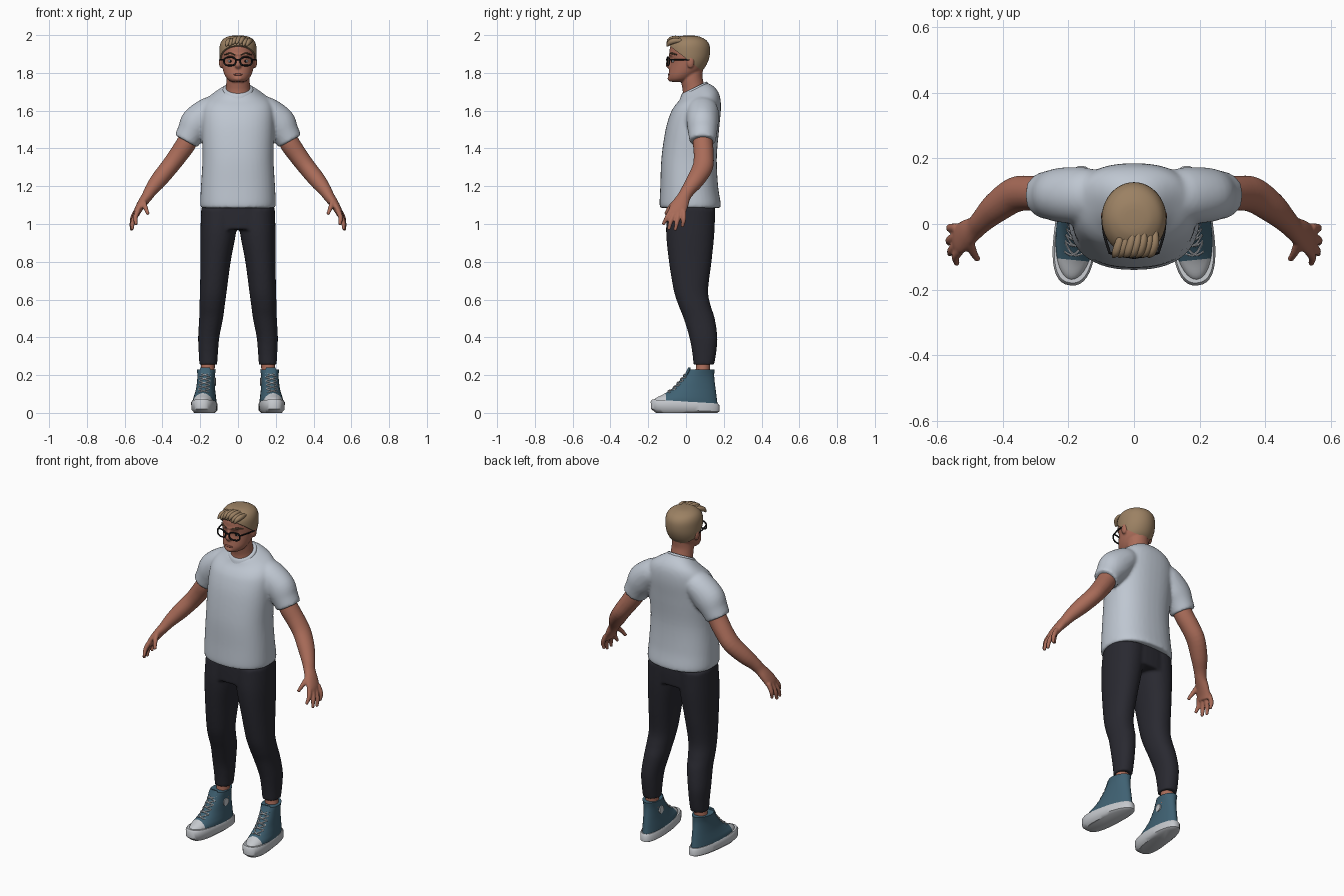
import bpy, bmesh, math
from mathutils import Vector, Matrix

if "Cube" in bpy.data.objects:
    bpy.data.objects.remove(bpy.data.objects["Cube"])


def material(name, r, g, b):
    m = bpy.data.materials.new(name)
    m.use_nodes = True
    m.diffuse_color = (r, g, b, 1)
    bsdf = m.node_tree.nodes["Principled BSDF"]
    bsdf.inputs["Base Color"].default_value = (r, g, b, 1)
    bsdf.inputs["Roughness"].default_value = 0.7
    return m


SKIN = material("skin", 0.40, 0.15, 0.10)
SHIRT = material("pale grey cotton", 0.52, 0.57, 0.64)
CLOTH = material("charcoal cloth", 0.022, 0.022, 0.03)
CANVAS = material("blue canvas", 0.05, 0.12, 0.17)
RUBBER = material("white rubber", 0.56, 0.58, 0.61)
HAIR = material("sandy hair", 0.33, 0.22, 0.125)
BLACK = material("black plastic", 0.008, 0.008, 0.009)
LIPS = material("lips", 0.29, 0.09, 0.07)
BROWN = material("brown brow", 0.10, 0.06, 0.035)


def smooth_rows(rows, n):
    """Catmull-Rom interpolation between rows of numbers."""
    out = []
    for i in range(len(rows) - 1):
        a, b, c, d = (rows[max(0, min(len(rows) - 1, i + k))] for k in (-1, 0, 1, 2))
        for s in range(n):
            t = s / n
            out.append([q + 0.5 * t * (r - p + t * (2 * p - 5 * q + 4 * r - w + t * (3 * (q - r) + w - p)))
                        for p, q, r, w in zip(a, b, c, d)])
    return out + [list(rows[-1])]


def loft(bm, rings, cyclic=False):
    loops = [[bm.verts.new(p) for p in ring] for ring in rings]
    n = len(loops[0])
    pairs = list(zip(loops, loops[1:]))
    if cyclic:
        pairs.append((loops[-1], loops[0]))
    else:
        bm.faces.new(loops[0])
        bm.faces.new(loops[-1])
    for a, b in pairs:
        for i in range(n):
            j = (i + 1) % n
            bm.faces.new((a[i], a[j], b[j], b[i]))


def stack(bm, rows, n=5, power=1.0, taper=0.0, seg=40):
    """Level rings: z, half width, front y, back y, slope, centre x."""
    rows = [tuple(r) + (0, 0)[len(r) - 4:] for r in rows]
    rings = []
    for z, rx, yf, yb, slope, cx in smooth_rows(rows, n):
        ring = []
        for k in range(seg):
            c, s = math.cos(math.tau * k / seg), math.sin(math.tau * k / seg)
            x = math.copysign(abs(c) ** power, c) * rx * (1 - taper * s)
            y = math.copysign(abs(s) ** power, s) * (yb - yf) / 2
            ring.append((cx + x, (yf + yb) / 2 + y, z + slope * y))
        rings.append(ring)
    loft(bm, rings)


def tube(bm, rows, n=4, ref=(0, 1, 0), cyclic=False, seg=16):
    """Tube along a path: x, y, z, radius along ref, radius across it."""
    rows = smooth_rows([tuple(r) + (r[3],) * (5 - len(r)) for r in rows], n)
    pts = [Vector(r[:3]) for r in rows]
    rings = []
    for i, (p, r) in enumerate(zip(pts, rows)):
        after = pts[(i + 1) % len(pts)] if cyclic else pts[min(i + 1, len(pts) - 1)]
        t = (after - pts[i - 1 if cyclic else max(i - 1, 0)]).normalized()
        u = Vector(ref)
        u = (u - t * u.dot(t)).normalized()
        v = t.cross(u)
        rings.append([p + u * r[3] * math.cos(math.tau * k / seg) + v * r[4] * math.sin(math.tau * k / seg)
                      for k in range(seg)])
    loft(bm, rings, cyclic)


def ball(bm, centre, size):
    bmesh.ops.create_uvsphere(bm, u_segments=20, v_segments=12, radius=1,
                              matrix=Matrix.Translation(centre) @ Matrix.Diagonal((*size, 1)))


def finish(bm, name, *mats, mirror=False, voxel=0, relax=3, rule=None, matrix=None):
    if rule:
        for f in bm.faces:
            f.material_index = rule(f.calc_center_median())
    if matrix:
        bm.transform(matrix)
    bmesh.ops.recalc_face_normals(bm, faces=bm.faces)
    me = bpy.data.meshes.new(name)
    bm.to_mesh(me)
    bm.free()
    for m in mats:
        me.materials.append(m)
    me.shade_smooth()
    me.set_sharp_from_angle(angle=math.radians(45))
    ob = bpy.data.objects.new(name, me)
    bpy.context.collection.objects.link(ob)
    if mirror:
        ob.modifiers.new("Mirror", "MIRROR")
    if voxel:
        # Fuse overlapping volumes into one soft surface
        fuse = ob.modifiers.new("Fuse", "REMESH")
        fuse.mode, fuse.voxel_size, fuse.use_smooth_shade = "VOXEL", voxel, True
        soft = ob.modifiers.new("Soften", "SMOOTH")
        soft.factor, soft.iterations = 0.5, relax
    return ob


# T-shirt: torso and sleeves
bm = bmesh.new()
stack(bm, [(1.085, .196, -.137, .182), (1.11, .2, -.14, .184), (1.2, .196, -.136, .17), (1.35, .188, -.13, .163),
           (1.5, .192, -.108, .175), (1.6, .19, -.082, .185, .1), (1.655, .168, -.06, .177, .25),
           (1.692, .118, -.035, .147, .4), (1.715, .077, -.022, .11, .5)], power=.85)
for s in (1, -1):
    tube(bm, [(s * .09, .085, 1.61, .07), (s * .15, .087, 1.595, .085, .078), (s * .215, .088, 1.535, .084, .09),
              (s * .25, .088, 1.482, .076, .075), (s * .275, .088, 1.438, .07, .068)], seg=32)
finish(bm, "shirt", SHIRT, voxel=.009, relax=5)

# Collar band
bm = bmesh.new()
stack(bm, [(1.7, .084, -.031, .118, .5), (1.716, .079, -.026, .113, .5), (1.722, .073, -.02, .107, .5)], n=3)
finish(bm, "collar", SHIRT)

# Trousers: hips and two legs
bm = bmesh.new()
stack(bm, [(1.13, .188, -.1, .15), (1.05, .193, -.104, .154), (.97, .193, -.104, .15)], power=.85)
for s in (1, -1):
    legs = [(1.08, .1, -.1, .154, .095), (.95, .094, -.105, .15, .105), (.8, .08, -.09, .135, .119),
            (.65, .071, -.065, .117, .13), (.57, .067, -.04, .13, .137), (.5, .063, -.012, .152, .1425),
            (.4, .056, .018, .166, .155), (.32, .051, .033, .16, .157), (.255, .047, .04, .149, .1575)]
    stack(bm, [(z, rx, f, b, 0, s * cx) for z, rx, f, b, cx in legs], power=.92)
finish(bm, "trousers", CLOTH, voxel=.008, relax=4)

# Ankles
bm = bmesh.new()
tube(bm, [(.155, .092, .3, .038), (.16, .09, .24, .037), (.165, .085, .19, .042)])
finish(bm, "ankles", SKIN, mirror=True)

# Arms, palms, fingers and thumbs
bm = bmesh.new()
tube(bm, [(.25, .09, 1.48, .05), (.275, .09, 1.425, .053), (.32, .094, 1.36, .053, .05), (.365, .088, 1.3, .054, .047),
          (.42, .05, 1.232, .047, .044), (.46, .012, 1.18, .037, .035), (.482, -.01, 1.145, .035, .029),
          (.507, -.028, 1.11, .043, .025), (.53, -.045, 1.072, .047, .02), (.54, -.05, 1.045, .04, .016)], seg=24)
fingers = {"index": ((.53, -.08, 1.07), (.543, -.1, 1.035), (.54, -.118, 1.003)),
           "middle": ((.537, -.06, 1.06), (.556, -.08, 1.015), (.56, -.09, .977)),
           "ring": ((.54, -.038, 1.06), (.561, -.048, 1.01), (.564, -.056, .973)),
           "little": ((.54, -.012, 1.07), (.56, -.012, 1.025), (.558, -.018, .992)),
           "thumb": ((.502, -.05, 1.125), (.49, -.085, 1.087), (.478, -.105, 1.057))}
for a, b, c in fingers.values():
    tube(bm, [(*a, .014), (*b, .0125), (*c, .009)])
    ball(bm, c, (.01, .01, .01))
finish(bm, "arms", SKIN, mirror=True, voxel=.005)

# Head with neck, nose, brow, chin and ears
skull = [(1.753, .034, -.084, 0), (1.766, .055, -.092, .03), (1.79, .071, -.093, .06), (1.82, .081, -.088, .09),
         (1.86, .088, -.083, .11), (1.9, .09, -.088, .118), (1.94, .087, -.083, .115), (1.968, .073, -.06, .096),
         (1.985, .046, -.03, .062), (1.99, .02, -.005, .035)]
bm = bmesh.new()
stack(bm, skull, n=4)
tube(bm, [(0, .05, 1.64, .075, .08), (0, .042, 1.71, .06, .065), (0, .03, 1.77, .058, .062), (0, .03, 1.82, .06, .06)], seg=28)
tube(bm, [(0, -.078, 1.89, .009), (0, -.09, 1.86, .012, .01), (0, -.093, 1.842, .015, .017), (0, -.085, 1.828, .01, .014)])
ball(bm, (0, -.075, 1.897), (.055, .016, .011))
ball(bm, (0, -.082, 1.77), (.026, .016, .015))
for s in (1, -1):
    ball(bm, (s * .09, .024, 1.857), (.011, .02, .032))
finish(bm, "head", SKIN, voxel=.005)

# Facial details
bm = bmesh.new()
ball(bm, (0, -.089, 1.791), (.025, .007, .006))
finish(bm, "lips", LIPS)
bm = bmesh.new()
ball(bm, (.04, -.066, 1.862), (.014, .01, .007))
finish(bm, "eyeballs", RUBBER, mirror=True)
bm = bmesh.new()
ball(bm, (.04, -.0745, 1.862), (.006, .004, .006))
finish(bm, "pupils", BLACK, mirror=True)
bm = bmesh.new()
tube(bm, [(.014, -.087, 1.896, .004), (.045, -.076, 1.903, .006, .005), (.072, -.05, 1.896, .003)])
finish(bm, "eyebrows", BROWN, mirror=True)

# Glasses: rims, bridge and temples
bm = bmesh.new()
rim = []
for k in range(32):
    c, s = math.cos(math.tau * k / 32), math.sin(math.tau * k / 32)
    x = .043 + .031 * math.copysign(abs(c) ** .75, c)
    z = 1.861 + .022 * math.copysign(abs(s) ** .75, s)
    rim.append((x, -.1 + 2.2 * x * x, z, .004, .0045))
tube(bm, rim, n=1, cyclic=True, seg=8)
tube(bm, [(.014, -.1, 1.868, .004), (0, -.103, 1.871, .004)])
tube(bm, [(.074, -.088, 1.87, .004), (.091, -.03, 1.87, .004), (.096, .025, 1.868, .004)], ref=(0, 0, 1))
finish(bm, "glasses", BLACK, mirror=True)

# Hair cap, trimmed along a slanted hairline, and swept quiff
bm = bmesh.new()
stack(bm, [(z + .007, rx + .009, f - .007, b + .009) for z, rx, f, b in skull], n=4)
bmesh.ops.bisect_plane(bm, geom=bm.verts[:] + bm.edges[:] + bm.faces[:], plane_co=(0, -.09, 1.945),
                       plane_no=(0, .145, .19), clear_inner=True)
bmesh.ops.holes_fill(bm, edges=bm.edges, sides=0)
finish(bm, "hair", HAIR)
bm = bmesh.new()
for i in range(7):
    x = (i - 3) * .018
    drop = abs(x) * .3 + .004 * (i % 2)
    tube(bm, [(x * .9 + .015, -.015, 1.985 - drop, .008), (x + .01, -.055, 1.987 - drop, .013, .014),
              (x, -.085, 1.977 - drop, .013, .014), (x - .01, -.1, 1.957 - drop, .004)], ref=(1, 0, 0))
finish(bm, "hair_quiff", HAIR)

# Shoes, turned slightly outward
TURN = Matrix.Translation((.175, 0, 0)) @ Matrix.Rotation(.1, 4, "Z")
bm = bmesh.new()
stack(bm, [(0, .05, -.16, .165), (.014, .064, -.186, .178, -.04), (.05, .065, -.188, .178, -.06),
           (.06, .06, -.18, .17, -.06)], n=1, power=.82, taper=.15)
finish(bm, "shoe_soles", RUBBER, mirror=True, matrix=TURN)

upper = [(.045, .061, -.181, .168), (.075, .059, -.165, .164), (.1, .054, -.118, .161), (.13, .049, -.072, .157),
         (.17, .046, -.035, .152), (.2, .046, -.01, .15), (.23, .05, .01, .152)]
bm = bmesh.new()
stack(bm, upper, taper=.08)
bmesh.ops.bisect_plane(bm, geom=bm.verts[:] + bm.edges[:] + bm.faces[:], plane_co=(0, -.11, 0), plane_no=(0, 1, 0))
finish(bm, "shoe_uppers", CANVAS, RUBBER, mirror=True, matrix=TURN, rule=lambda c: int(c.y < -.11))

# Tongue and inner ankle patch
bm = bmesh.new()
tube(bm, [(0, -.005, 0.19, .008, .028), (0, .014, .225, .008, .03), (0, .018, .24, .006, .024)])
finish(bm, "shoe_tongues", CANVAS, mirror=True, matrix=TURN)
bm = bmesh.new()
bmesh.ops.create_cone(bm, cap_ends=True, segments=24, radius1=.022, radius2=.022, depth=.008,
                      matrix=Matrix.Translation((-.046, .065, .165)) @ Matrix.Rotation(math.pi / 2, 4, "Y"))
finish(bm, "ankle_patches", RUBBER, mirror=True, matrix=TURN)


def on_upper(x, z):
    """Point on the front of the shoe upper."""
    for a, b in zip(upper, upper[1:]):
        if a[0] <= z <= b[0]:
            t = (z - a[0]) / (b[0] - a[0])
            rx, f, k = (p + (q - p) * t for p, q in zip(a[1:], b[1:]))
            return (x, (f + k) / 2 - (k - f) / 2 * math.sqrt(1 - (x / rx) ** 2) - .001, z, .0035)


# Crossed laces
bm = bmesh.new()
for i in range(5):
    z = .108 + .021 * i
    for s in (1, -1):
        tube(bm, [on_upper(s * x, z + .018 * (x + .028) / .056) for x in (-.028, -.012, 0, .012, .028)], n=2, seg=8)
finish(bm, "shoe_laces", RUBBER, mirror=True, matrix=TURN)
